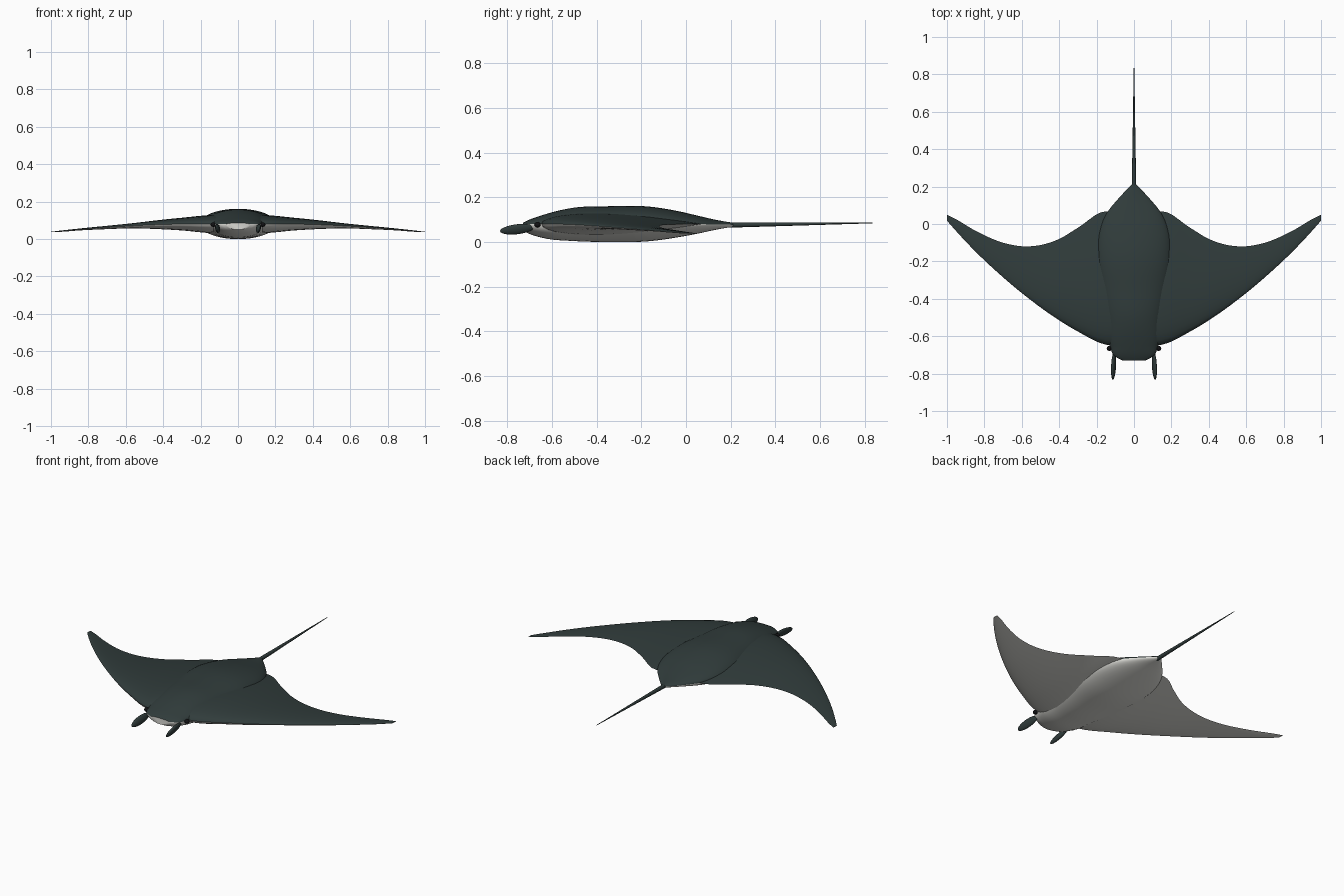
import bpy, bmesh, math
from mathutils import Vector

cube = bpy.data.objects.get("Cube")
if cube:
    bpy.data.objects.remove(cube)


def material(name, color):
    m = bpy.data.materials.new(name)
    m.use_nodes = True
    m.diffuse_color = color
    m.node_tree.nodes["Principled BSDF"].inputs["Base Color"].default_value = color
    return m


DARK = material("slate_green", (0.03, 0.045, 0.044, 1))
PALE = material("pale_belly", (0.72, 0.72, 0.68, 1))
BLACK = material("eye_black", (0.006, 0.006, 0.007, 1))


def spline(keys, per_span):
    """Smooth stations through a list of key tuples."""
    vecs = [Vector(k) for k in keys]
    out = []
    for i in range(len(vecs) - 1):
        a, b = vecs[i], vecs[i + 1]
        before, after = vecs[max(i - 1, 0)], vecs[min(i + 2, len(vecs) - 1)]
        for s in range(per_span):
            t = s / per_span
            row = []
            for j in range(len(a)):
                def slope(p, q, r):
                    d, e = q[j] - p[j], r[j] - q[j]
                    wd, we = q[0] - p[0], r[0] - q[0]
                    if wd == 0 or we == 0:
                        return (d + e) / (wd + we)
                    return (d / wd * we + e / we * wd) / (wd + we)
                w = b[0] - a[0]
                ma, mb = slope(before, a, b) * w, slope(a, b, after) * w
                if j == 0:
                    row.append(a[0] + w * t)
                    continue
                c = b[j] - a[j]
                row.append(a[j] + t * (ma + t * (3 * c - 2 * ma - mb + t * (ma + mb - 2 * c))))
            out.append(row)
    out.append(list(keys[-1]))
    return out


def loft(name, rings, mats, rule=None, cap_index=0):
    """Skin closed rings, cap both ends; rule(k, n) gives a strip's material."""
    bm = bmesh.new()
    rows = [[bm.verts.new(p) for p in ring] for ring in rings]
    n = len(rows[0])
    for r, q in zip(rows, rows[1:]):
        for k in range(n):
            l = (k + 1) % n
            f = bm.faces.new((r[k], r[l], q[l], q[k]))
            f.material_index = rule(k, n) if rule else 0
    for row in (rows[0], rows[-1]):
        bm.faces.new(row).material_index = cap_index
    bmesh.ops.recalc_face_normals(bm, faces=bm.faces)
    return finish(name, bm, mats)


def finish(name, bm, mats):
    mesh = bpy.data.meshes.new(name)
    bm.to_mesh(mesh)
    bm.free()
    for m in mats:
        mesh.materials.append(m)
    ob = bpy.data.objects.new(name, mesh)
    bpy.context.collection.objects.link(ob)
    bpy.ops.object.select_all(action="DESELECT")
    ob.select_set(True)
    bpy.context.view_layer.objects.active = ob
    bpy.ops.object.shade_smooth_by_angle(angle=math.radians(45))
    return ob


def lower_half(k, n):
    return int(k >= n // 2)


# Body: y, half width, top height, bottom height, colour line height
BODY = [(-.73, .06, .086, .05, .08), (-.715, .09, .094, .042, .08),
        (-.65, .13, .118, .02, .08), (-.5, .16, .154, .004, .08),
        (-.35, .185, .16, 0, .08), (-.17, .205, .159, .003, .08),
        (-.03, .187, .137, .022, .08), (.06, .145, .116, .039, .08),
        (.14, .08, .098, .056, .078), (.21, .014, .086, .068, .077)]
rings = []
for y, w, top, bottom, mid in spline(BODY, 5):
    ring = []
    for k in range(40):
        a = math.tau * k / 40
        s = math.sin(a)
        ring.append((w * math.cos(a), y, mid + s * (top - mid if s > 0 else mid - bottom)))
    rings.append(ring)
loft("body", rings, [DARK, PALE], lower_half, 1)

# Wings: x, leading edge y, trailing edge y, middle height, half thickness
WING = [(.08, -.65, .05, .08, .05), (.15, -.645, .068, .08, .048),
        (.3, -.575, -.02, .08, .034), (.4, -.515, -.08, .078, .026),
        (.58, -.385, -.12, .07, .013), (.7, -.285, -.1, .062, .009),
        (.85, -.145, -.035, .051, .005), (.96, -.028, .03, .041, .003),
        (1, .018, .05, .038, .001)]
HALF = 16
for name, side in (("left_wing", 1), ("right_wing", -1)):
    rings = []
    for x, lead, trail, mid, thick in spline(WING, 5):
        ring = []
        for k in range(2 * HALF):
            u = (1 + math.cos(math.pi * k / HALF)) / 2
            h = math.sqrt(u) * (1 - u) * 2.6 * thick
            z = mid + (h if k < HALF else -h)
            ring.append((side * x, lead + u * (trail - lead), z))
        rings.append(ring)
    loft(name, rings, [DARK, PALE], lower_half)

# Whip tail
rings = []
for i in range(9):
    t = i / 8
    r = .012 - .0105 * t
    rings.append([(r * math.cos(math.tau * k / 12), .19 + .645 * t,
                   .076 + .009 * t + r * math.sin(math.tau * k / 12)) for k in range(12)])
loft("tail", rings, [DARK])


def ellipsoid(name, center, size, turn, mat):
    bm = bmesh.new()
    bmesh.ops.create_uvsphere(bm, u_segments=20, v_segments=14, radius=1)
    ob = finish(name, bm, [mat])
    ob.location, ob.scale, ob.rotation_euler = center, size, turn


# Horn-like head fins and eyes
for name, side in (("left", 1), ("right", -1)):
    ellipsoid(name + "_head_fin", (side * .109, -.757, .057), (.012, .077, .023),
              (.12, side * .3, side * .09), DARK)
    ellipsoid(name + "_eye", (side * .132, -.665, .077), (.014, .014, .012), (0, 0, 0), BLACK)
